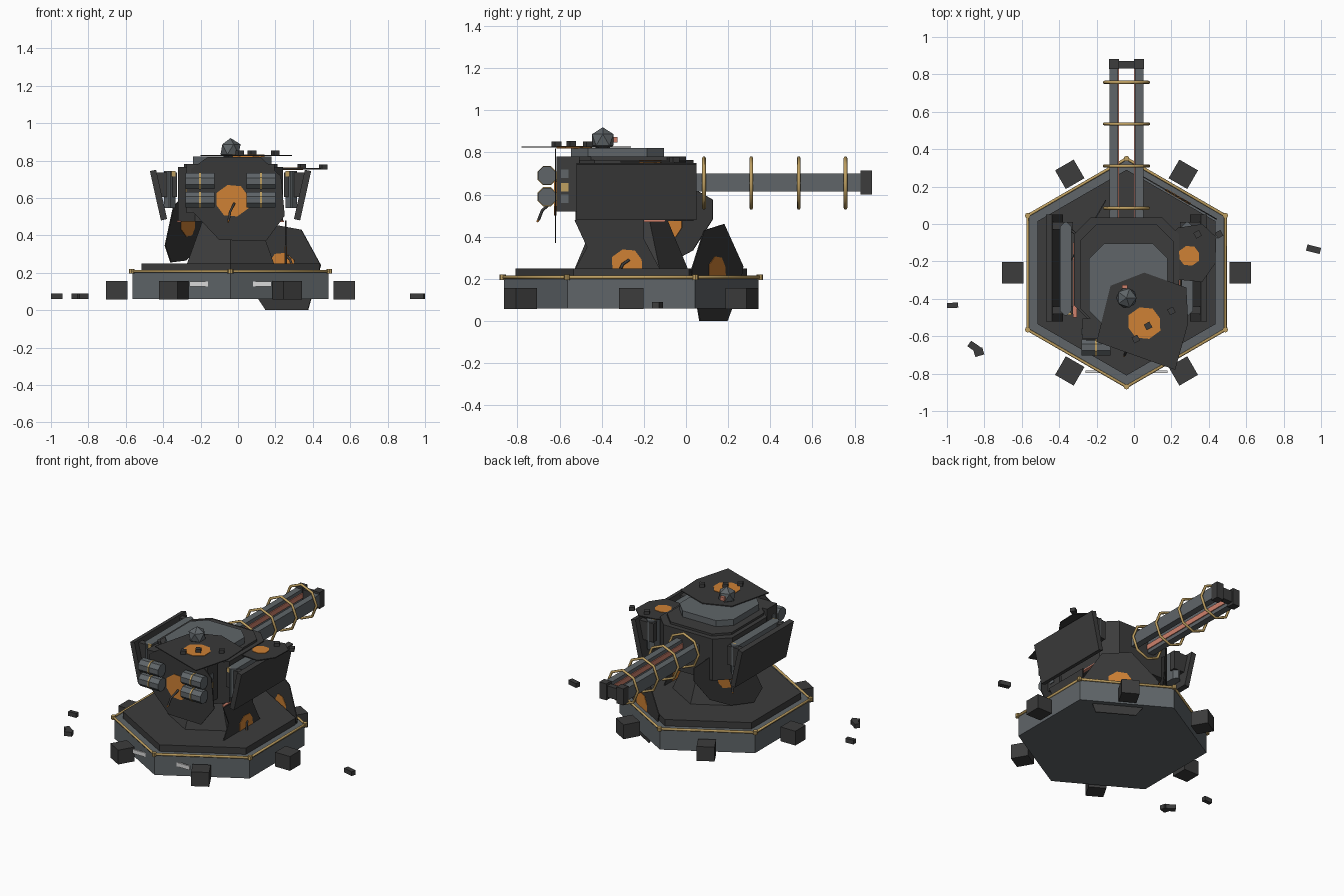
import bpy, bmesh, math
from mathutils import Vector, Matrix

cube = bpy.data.objects.get("Cube")
if cube:
    bpy.data.objects.remove(cube)

CX, CY = -0.04, -0.26          # turret axis


def material(name, r, g, b):
    m = bpy.data.materials.new(name)
    m.use_nodes = True
    m.diffuse_color = (r, g, b, 1)
    m.node_tree.nodes["Principled BSDF"].inputs["Base Color"].default_value = (r, g, b, 1)
    return m


CHARCOAL = material("charcoal", 0.045, 0.045, 0.045)
SOOT = material("soot", 0.04, 0.04, 0.04)
SLATE = material("slate", 0.115, 0.13, 0.14)
GOLD = material("gold", 0.52, 0.35, 0.12)
ORANGE = material("ember_orange", 0.62, 0.22, 0.035)
SALMON = material("salmon", 0.62, 0.22, 0.15)
WHITE = material("pale_light", 0.7, 0.7, 0.7)


def finish(name, bm, mat, matrix=None):
    bmesh.ops.recalc_face_normals(bm, faces=bm.faces)
    mesh = bpy.data.meshes.new(name)
    bm.to_mesh(mesh)
    bm.free()
    mesh.materials.append(mat)
    ob = bpy.data.objects.new(name, mesh)
    if matrix:
        ob.matrix_world = matrix
    bpy.context.collection.objects.link(ob)
    return ob


def box(name, loc, size, mat, axis="Z", angle=0):
    bm = bmesh.new()
    bmesh.ops.create_cube(bm, size=1)
    bmesh.ops.scale(bm, vec=size, verts=bm.verts)
    return finish(name, bm, mat, Matrix.Translation(loc) @ Matrix.Rotation(angle, 4, axis))


def drum(name, loc, r1, r2, depth, sides, mat, turn=0, direction=(0, 0, 1)):
    """Faceted cylinder or cone frustum centred on loc."""
    bm = bmesh.new()
    bmesh.ops.create_cone(bm, cap_ends=True, segments=sides, radius1=r1, radius2=r2, depth=depth)
    rot = Vector(direction).to_track_quat("Z", "Y").to_matrix().to_4x4()
    return finish(name, bm, mat, Matrix.Translation(loc) @ rot @ Matrix.Rotation(turn, 4, "Z"))


def prism(name, outline, mat, thick, matrix):
    """Outline in local XY, extruded evenly to both sides."""
    bm = bmesh.new()
    face = bm.faces.new([bm.verts.new((x, y, -thick / 2)) for x, y in outline])
    top = bmesh.ops.extrude_face_region(bm, geom=[face])
    verts = [g for g in top["geom"] if isinstance(g, bmesh.types.BMVert)]
    bmesh.ops.translate(bm, vec=(0, 0, thick), verts=verts)
    return finish(name, bm, mat, matrix)


def tube(name, points, radius, mat, closed=False):
    curve = bpy.data.curves.new(name, "CURVE")
    curve.dimensions = "3D"
    curve.bevel_depth, curve.bevel_resolution = radius, 1
    s = curve.splines.new("POLY")
    s.points.add(len(points) - 1)
    for p, co in zip(s.points, points):
        p.co = (*co, 1)
    s.use_cyclic_u = closed
    curve.use_fill_caps = True
    curve.materials.append(mat)
    ob = bpy.data.objects.new(name, curve)
    bpy.context.collection.objects.link(ob)


def chamfered(w, d, c):
    x, y = w / 2, d / 2
    return [(x - c, -y), (x, -y + c), (x, y - c), (x - c, y),
            (c - x, y), (-x, y - c), (-x, c - y), (c - x, -y)]


def frame(loc, normal):
    n = Vector(normal).normalized()
    u = Vector((1, 0, 0)) if abs(n.z) > 0.9 else Vector((-n.y, n.x, 0)).normalized()
    v = n.cross(u)
    m = Matrix((u, v, n)).transposed().to_4x4()
    return Matrix.Translation(loc) @ m


def ring(radius, sides, start=0):
    step = math.tau / sides
    return [(radius * math.cos(start + i * step), radius * math.sin(start + i * step)) for i in range(sides)]


# Hexagonal base with gold rim and buffers
HEX = math.pi / 6
prism("base", ring(0.605, 6, HEX), SLATE, 0.145, Matrix.Translation((CX, CY, 0.1325)))
prism("base_deck", ring(0.55, 6, HEX), CHARCOAL, 0.05, Matrix.Translation((CX, CY, 0.225)))
rim = [(CX + x, CY + y, 0.208) for x, y in ring(0.61, 6, HEX)]
tube("base_rim", rim, 0.009, GOLD, True)
for p in rim:
    drum("rim_stud", p, 0.015, 0.015, 0.025, 8, GOLD)
for i in range(6):
    a = i * math.pi / 3
    box("buffer", (CX + 0.607 * math.cos(a), CY + 0.607 * math.sin(a), 0.107),
        (0.115, 0.115, 0.1), CHARCOAL, "Z", a)
box("light_bar", (CX, -0.79, 0.14), (0.44, 0.012, 0.028), WHITE)

# Pedestal and turret body
drum("pedestal", (CX, CY, 0.365), 0.27, 0.17, 0.24, 6, CHARCOAL, 0)
prism("turret_body", chamfered(0.56, 0.56, 0.09), CHARCOAL, 0.29, Matrix.Translation((CX, -0.245, 0.62)))
prism("roof_plate", chamfered(0.5, 0.54, 0.09), CHARCOAL, 0.03, Matrix.Translation((CX, -0.27, 0.765)))
prism("roof_hatch", chamfered(0.42, 0.44, 0.08), SLATE, 0.045, Matrix.Translation((CX + 0.01, -0.325, 0.8)))
box("front_housing", (CX, -0.56, 0.65), (0.47, 0.11, 0.26), CHARCOAL)

# Sensor on the roof
bm = bmesh.new()
bmesh.ops.create_icosphere(bm, subdivisions=1, radius=0.06)
finish("sensor", bm, SLATE, Matrix.Translation((CX, -0.395, 0.86)))
box("sensor_lens", (CX - 0.01, -0.335, 0.86), (0.03, 0.02, 0.025), SALMON)

# Side armour, mirrored
for s in (-1, 1):
    def at(x, y, z):
        return (CX + s * x, y, z)
    box("side_armor", at(0.385, -0.235, 0.615), (0.034, 0.57, 0.27), CHARCOAL, "Y", s * 0.22)
    prism("armor_backing", chamfered(0.06, 0.5, 0.025), SLATE, 0.2, Matrix.Translation(at(0.325, -0.24, 0.645)))
    for y in (-0.46, -0.01):
        box("armor_bracket", at(0.34, y, 0.67), (0.11, 0.04, 0.13), CHARCOAL)
        box("armor_pin", at(0.31, y - 0.02, 0.73), (0.03, 0.012, 0.03), GOLD)
    box("glow_seam", at(0.275, -0.3, 0.475), (0.02, 0.4, 0.008), SALMON)
    for z, mat in ((0.7, SLATE), (0.635, GOLD), (0.58, SLATE)):
        box("side_lamp", at(0.236, -0.575, z), (0.008, 0.035, 0.04), mat)
    # Front canisters with gold straps
    for z in (0.59, 0.69):
        drum("canister", at(0.163, -0.66, z), 0.046, 0.046, 0.155, 8, SLATE, math.pi / 8, (1, 0, 0))
        drum("canister_strap", at(0.163, -0.66, z), 0.049, 0.049, 0.01, 8, GOLD, math.pi / 8, (1, 0, 0))
    # Gun rails
    box("gun_rail", at(0.068, 0.42, 0.657), (0.045, 0.84, 0.085), SLATE)
    box("rail_glow", at(0.043, 0.42, 0.657), (0.008, 0.82, 0.035), SALMON)
    box("muzzle_block", at(0.066, 0.855, 0.657), (0.054, 0.055, 0.115), CHARCOAL)
box("muzzle_bridge", (CX, 0.852, 0.657), (0.1, 0.04, 0.08), CHARCOAL)
for y in (0.085, 0.31, 0.535, 0.757):
    tube("gun_coil", [(CX + x, y, 0.655 + z) for x, z in ring(0.118, 8)], 0.009, GOLD, True)


# Scorched impact plates: outline relative to the glowing centre
def impact(name, loc, normal, outline, glow):
    m = frame(loc, normal)
    prism(name + "_scorch", outline, SOOT, 0.006, m)
    prism(name + "_ember", [(x * (1 + 0.1 * (i % 2)), y) for i, (x, y) in enumerate(ring(glow, 8, 0.3))],
          ORANGE, 0.012, m)


impact("front", (-0.03, -0.62, 0.585), (0, -1, 0),
       [(-0.24, -0.03), (-0.07, -0.21), (0.18, -0.215), (0.28, -0.08), (0.26, 0.13),
        (0.15, 0.235), (-0.13, 0.235), (-0.22, 0.17)], 0.088)
impact("roof", (0.055, -0.53, 0.826), (0, 0, 1),
       [(-0.255, -0.1), (0.165, -0.25), (0.235, 0.0), (0.225, 0.19), (0.0, 0.27),
        (-0.18, 0.2)], 0.088)
impact("shoulder", (0.295, -0.17, 0.756), (0, 0, 1),
       [(-0.14, -0.12), (0.07, -0.14), (0.14, -0.04), (0.145, 0.1), (0.07, 0.17),
        (-0.06, 0.15), (-0.14, 0.06)], 0.055)
impact("pedestal", (0.255, -0.28, 0.27), (1, 0, 0),
       [(-0.25, -0.03), (0.16, -0.03), (0.08, 0.12), (0.08, 0.21), (-0.25, 0.21), (-0.19, 0.08)], 0.073)
impact("base", (0.235, 0.145, 0.23), (0.5, 0.866, 0),
       [(-0.16, -0.23), (0.1, -0.23), (0.22, -0.07), (0.25, 0.03), (0.07, 0.23),
        (-0.12, 0.2), (-0.24, 0.01)], 0.08)
impact("rear", (-0.27, -0.08, 0.465), (-0.866, 0.5, 0),
       [(-0.24, 0.02), (-0.13, -0.13), (0.02, -0.2), (0.18, -0.21), (0.24, -0.12),
        (0.15, 0.09), (-0.06, 0.2), (-0.24, 0.11)], 0.075)

# Broken cables with bare ends
for start, end in (((-0.02, -0.63, 0.57), (-0.05, -0.7, 0.48)),
                   ((-0.29, -0.07, 0.47), (-0.34, -0.03, 0.4)),
                   ((0.26, -0.27, 0.29), (0.285, -0.31, 0.25))):
    tip = Vector(end) + (Vector(end) - Vector(start)) * 0.1
    mid = (Vector(start) + Vector(end)) / 2 + (Vector(end) - Vector(start)).cross((0, 0, 1)).cross((0, 0, 1)) * -0.25
    tube("loose_cable", [start, mid, end], 0.007, CHARCOAL)
    tube("cable_tip", [end, tip], 0.005, ORANGE)

# Fragments lying on the plates
for x, y, z in ((0.075, -0.545, 0.842), (0.2, -0.465, 0.84), (0.01, -0.615, 0.84),
                (0.34, -0.055, 0.768), (0.455, -0.055, 0.765)):
    box("plate_fragment", (x, y, z), (0.034, 0.034, 0.025), CHARCOAL, "Z", 0.5)

# Debris around the base
for x, y, w, d, a in ((0.96, -0.135, 0.075, 0.034, -0.25), (-0.97, -0.435, 0.06, 0.028, 0.05),
                      (-0.85, -0.66, 0.075, 0.036, -0.6), (-0.83, -0.685, 0.05, 0.04, 0.3)):
    box("debris", (x, y, 0.074), (w, d, 0.03), CHARCOAL, "Z", a)
